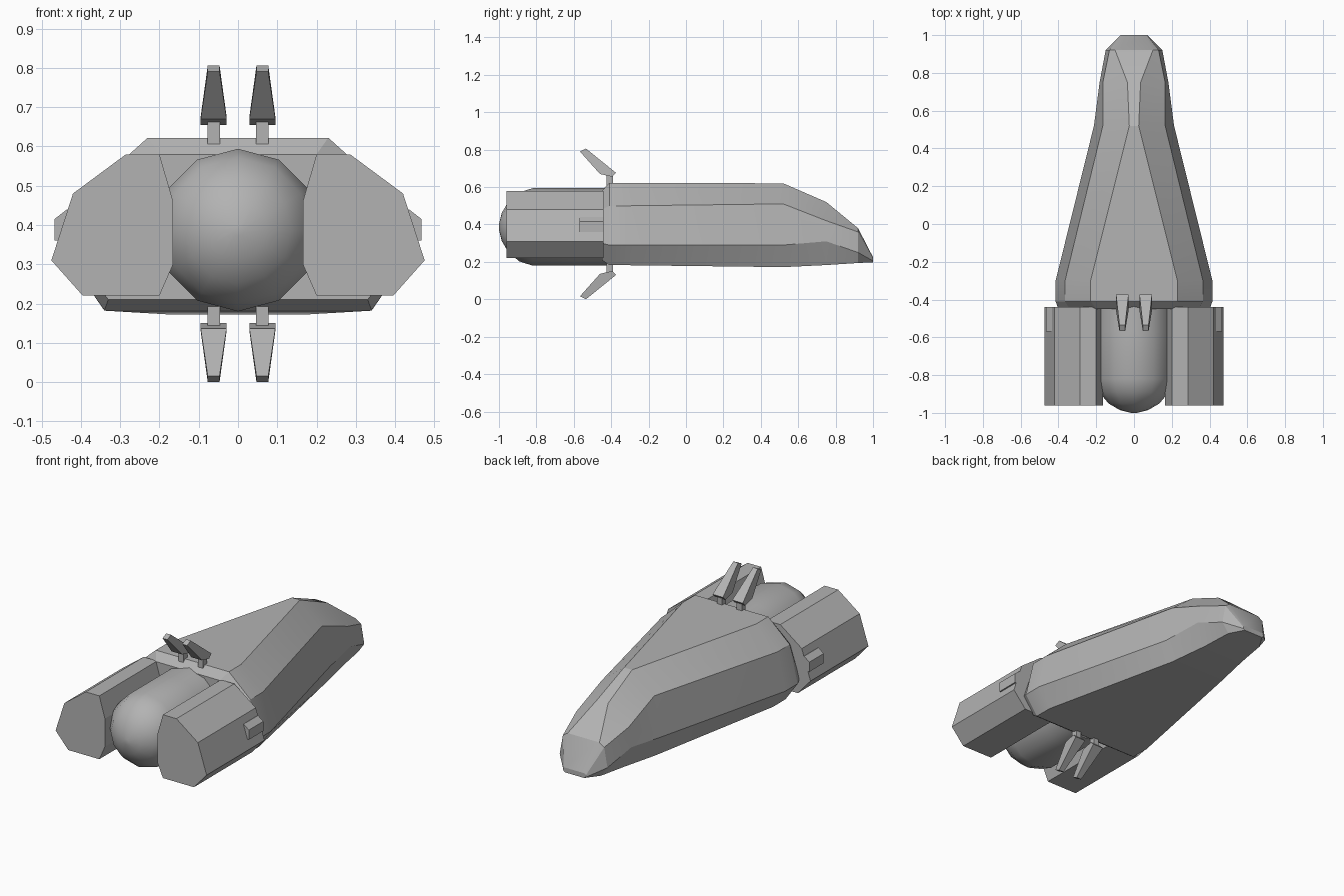
import bpy, bmesh, math

if "Cube" in bpy.data.objects:
    bpy.data.objects.remove(bpy.data.objects["Cube"])

grey = bpy.data.materials.new("hull grey")
grey.diffuse_color = (0.45, 0.45, 0.45, 1)
grey.use_nodes = True
grey.node_tree.nodes["Principled BSDF"].inputs["Base Color"].default_value = grey.diffuse_color


def finish(name, bm, angle=None):
    bmesh.ops.recalc_face_normals(bm, faces=bm.faces[:])
    me = bpy.data.meshes.new(name)
    bm.to_mesh(me)
    bm.free()
    me.materials.append(grey)
    ob = bpy.data.objects.new(name, me)
    bpy.context.collection.objects.link(ob)
    if angle:
        bpy.context.view_layer.objects.active = ob
        ob.select_set(True)
        bpy.ops.object.shade_smooth_by_angle(angle=math.radians(angle))
        ob.select_set(False)
    return ob


def loft(name, rings, angle=None):
    """Skin a list of closed rings of 3D points and cap both ends."""
    bm = bmesh.new()
    vs = [[bm.verts.new(p) for p in r] for r in rings]
    n = len(rings[0])
    for a, b in zip(vs, vs[1:]):
        for i in range(n):
            j = (i + 1) % n
            bm.faces.new((a[i], a[j], b[j], b[i]))
    bm.faces.new(vs[0])
    bm.faces.new(vs[-1])
    return finish(name, bm, angle)


def box(name, x0, x1, y0, y1, z0, z1):
    ring = lambda y: [(x0, y, z0), (x1, y, z0), (x1, y, z1), (x0, y, z1)]
    return loft(name, [ring(y0), ring(y1)])


# main hull: half sections (top, shoulder, chine, keel) along y, mirrored
sections = [
    (-0.45, [(.20, .58), (.34, .48), (.40, .30), (.33, .21)]),
    (-0.41, [(.23, .622), (.365, .50), (.415, .29), (.34, .183)]),
    (-0.30, [(.23, .622), (.365, .50), (.415, .29), (.34, .182)]),
    (0.52, [(.025, .62), (.165, .51), (.212, .29), (.17, .172)]),
    (0.75, [(.035, .52), (.165, .42), (.182, .31), (.13, .183)]),
    (0.92, [(.10, .38), (.13, .36), (.15, .25), (.11, .194)]),
    (1.00, [(.065, .225), (.07, .215), (.07, .205), (.06, .198)]),
]
loft("hull", [[(x, y, z) for x, z in s] + [(-x, y, z) for x, z in reversed(s)]
              for y, s in sections], 20)

# central engine body: twelve-sided barrel with a domed tail
CZ = 0.387
rings = [(-.42, .207), (-.57, .207), (-.82, .207), (-.89, .185),
         (-.95, .135), (-.985, .075), (-1.0, .015)]
loft("engine_body", [[(r * math.sin(k * math.pi / 6), y, CZ + r * math.cos(k * math.pi / 6))
                      for k in range(12)] for y, r in rings], 40)

# engine pods with side vents
pod = [(.20, .58), (.285, .58), (.42, .48), (.475, .31), (.395, .22),
       (.20, .22), (.165, .30), (.165, .46)]
for s, side in ((1, "right"), (-1, "left")):
    loft(side + "_pod", [[(s * x, y, z) for x, z in pod] for y in (-.96, -.44)])
    loft(side + "_vent", [[(s * x, y, z) for x, z in
                           [(.40, .36), (.467, .36), (.467, .415), (.435, .44), (.40, .44)]]
                          for y in (-.57, -.44)])

# twin guns above and below: tapered wedge barrels on small mounts
barrel = [(-.567, .79, .015), (-.535, .806, .015), (-.374, .676, .033),
          (-.395, .655, .033), (-.46, .67, .033)]
MID = 0.403
for v, level in ((1, "upper"), (-1, "lower")):
    for s, side in ((1, "right"), (-1, "left")):
        cx = s * 0.062
        loft(f"{level}_{side}_gun", [[(cx + d * w, y, MID + v * (z - MID)) for y, z, w in barrel]
                                     for d in (-1, 1)])
        z0, z1 = sorted((MID + v * (.60 - MID), MID + v * (.67 - MID)))
        box(f"{level}_{side}_gun_mount", cx - .016, cx + .016, -.425, -.39, z0, z1)
